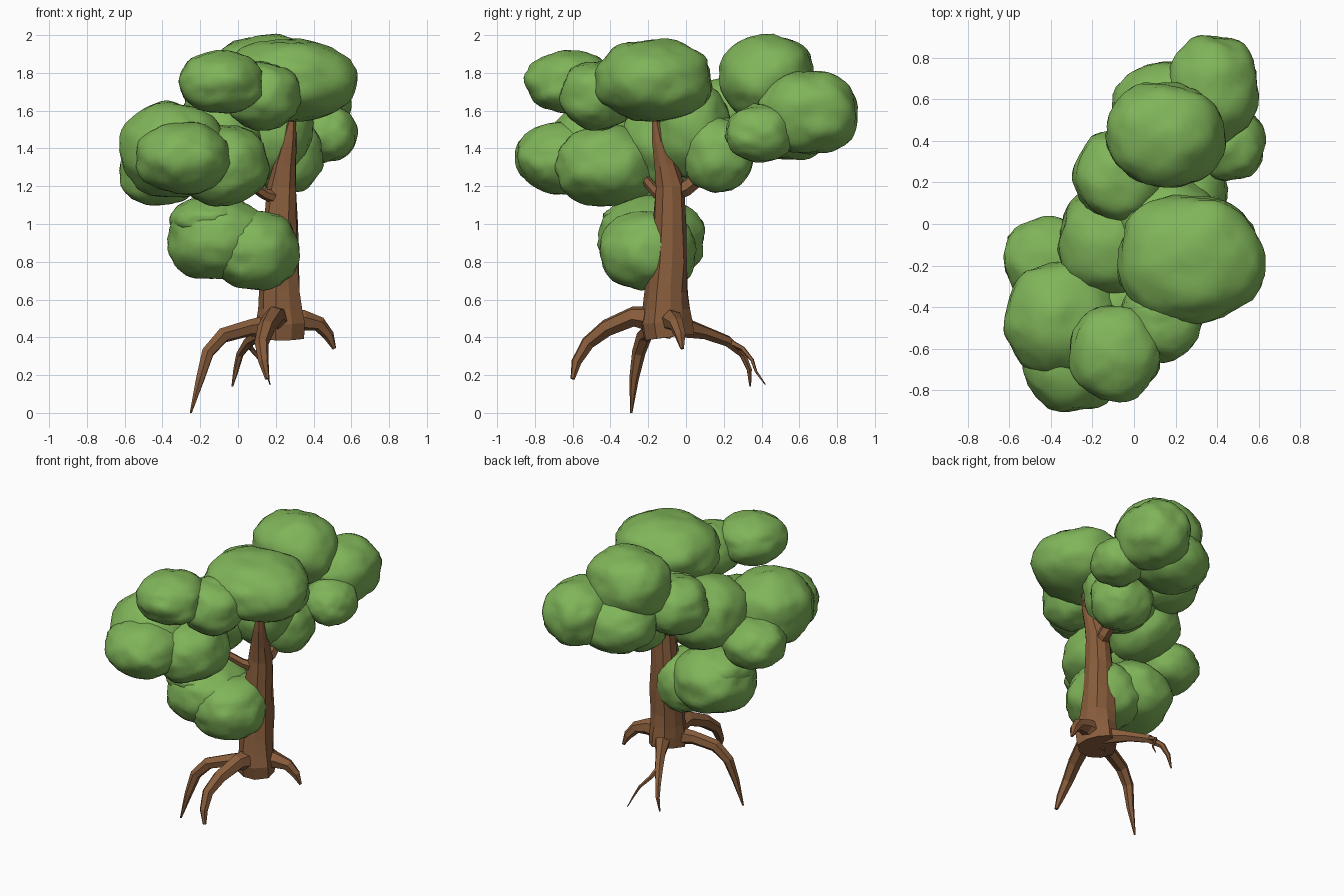
import bpy, bmesh, math
from mathutils import Vector, noise

if "Cube" in bpy.data.objects:
    bpy.data.objects.remove(bpy.data.objects["Cube"])


def material(name, rgb):
    m = bpy.data.materials.new(name)
    m.use_nodes = True
    m.diffuse_color = (*rgb, 1)
    m.node_tree.nodes["Principled BSDF"].inputs["Base Color"].default_value = (*rgb, 1)
    return m


LEAF = material("leaf green", (0.215, 0.46, 0.10))
BARK = material("bark brown", (0.25, 0.11, 0.045))


def add_object(name, bm, mat):
    bmesh.ops.recalc_face_normals(bm, faces=bm.faces)
    mesh = bpy.data.meshes.new(name)
    bm.to_mesh(mesh)
    bm.free()
    mesh.materials.append(mat)
    obj = bpy.data.objects.new(name, mesh)
    bpy.context.collection.objects.link(obj)
    return obj


def tube(name, points, sides, rough=0.0):
    """Faceted tapering tube; each point is (x, y, z, radius)."""
    bm = bmesh.new()
    path = [Vector(p[:3]) for p in points]
    rings = []
    side = None
    for i, centre in enumerate(path):
        along = (path[min(i + 1, len(path) - 1)] - path[max(i - 1, 0)]).normalized()
        if side is None:
            side = along.orthogonal()
        side = (side - along * side.dot(along)).normalized()
        other = along.cross(side)
        ring = []
        for k in range(sides):
            a = math.tau * k / sides
            d = side * math.cos(a) + other * math.sin(a)
            r = points[i][3] * (1 + rough * noise.noise(d * 2 + centre * 3))
            ring.append(bm.verts.new(centre + d * r))
        rings.append(ring)
    for low, high in zip(rings, rings[1:]):
        for k in range(sides):
            n = (k + 1) % sides
            bm.faces.new((low[k], low[n], high[n], high[k]))
    bm.faces.new(rings[0])
    bm.faces.new(rings[-1])
    return add_object(name, bm, BARK)


def leaf_clump(name, centre, size):
    """Lumpy rounded mass of leaves."""
    bm = bmesh.new()
    bmesh.ops.create_icosphere(bm, subdivisions=4, radius=1)
    c = Vector(centre)
    for v in bm.verts:
        d = v.co.normalized()
        # slightly boxy rounding plus uneven lumps
        boxy = 1 / sum(abs(t) ** 2.2 for t in d) ** (1 / 2.2)
        r = boxy + 0.08 * noise.noise(d * 1.8 + c * 7) + 0.04 * noise.noise(d * 5 + c * 9)
        v.co = c + Vector([s * t * r for s, t in zip(size, d)])
    obj = add_object(name, bm, LEAF)
    bpy.ops.object.select_all(action="DESELECT")
    obj.select_set(True)
    bpy.context.view_layer.objects.active = obj
    bpy.ops.object.shade_smooth_by_angle(angle=math.radians(40))


# Trunk and branches
tube("trunk", [(.22, -.09, .4, .13), (.22, -.10, .48, .135), (.22, -.10, .55, .125),
               (.22, -.10, .64, .115), (.22, -.09, .8, .103), (.225, -.085, 1, .093),
               (.235, -.085, 1.2, .08), (.25, -.11, 1.32, .062),
               (.27, -.14, 1.44, .042), (.29, -.165, 1.58, .015)], 10, .2)
tube("back_branch", [(.23, -.08, 1.16, .05), (.25, 0, 1.19, .045),
                     (.25, .1, 1.27, .04)], 6)
tube("front_branch", [(.23, -.1, 1.13, .04), (.14, -.15, 1.16, .03),
                      (.02, -.22, 1.24, .026)], 6)

# Arching roots
tube("right_root", [(.2, -.1, .46, .07), (.06, -.17, .45, .045), (-.08, -.22, .41, .042),
                    (-.16, -.25, .32, .036), (-.2, -.275, .18, .025),
                    (-.25, -.29, 0, .006)], 6)
tube("front_root", [(.21, -.12, .49, .08), (.19, -.28, .51, .055), (.15, -.42, .45, .047),
                    (.125, -.52, .37, .038), (.135, -.58, .27, .028),
                    (.155, -.6, .18, .012)], 6)
tube("left_root", [(.22, -.09, .48, .08), (.35, -.07, .49, .055), (.43, -.05, .47, .04),
                   (.48, -.03, .41, .03), (.51, -.02, .34, .01)], 6)
tube("back_root", [(.21, -.04, .46, .06), (.13, .1, .425, .036), (.06, .22, .38, .03),
                   (.01, .3, .31, .02), (-.01, .335, .23, .015),
                   (-.03, .34, .14, .005)], 6)
tube("back_rootlet", [(.06, .22, .38, .02), (.07, .3, .34, .014), (.12, .35, .28, .01),
                      (.15, .37, .22, .007), (.17, .42, .15, .003)], 5)

# Leaf clumps: name, centre, half sizes
clumps = [
    ("crown_left", (.27, -.17, 1.76), (.35, .31, .22)),
    ("crown_back", (.15, .43, 1.77), (.29, .25, .23)),
    ("back_left", (.38, .65, 1.59), (.22, .26, .22)),
    ("back_low", (.17, .55, 1.53), (.27, .23, .19)),
    ("front_top", (-.09, -.62, 1.75), (.22, .23, .165)),
    ("front_middle", (.13, -.46, 1.68), (.20, .20, .18)),
    ("front_right", (-.34, -.46, 1.39), (.28, .28, .25)),
    ("front_tip", (-.29, -.63, 1.35), (.25, .27, .19)),
    ("side_right", (-.42, -.17, 1.26), (.21, .20, .16)),
    ("front_inner", (-.08, -.42, 1.31), (.24, .27, .21)),
    ("small_left", (.46, .39, 1.48), (.17, .18, .15)),
    ("under_left", (.25, .17, 1.37), (.20, .19, .20)),
    ("back_right", (-.07, .23, 1.59), (.22, .22, .19)),
    ("middle_right", (-.11, -.08, 1.43), (.25, .27, .24)),
    ("middle", (.14, .03, 1.5), (.25, .21, .25)),
    ("low", (-.10, -.18, .92), (.27, .28, .22)),
    ("low_front", (.08, -.20, .86), (.24, .26, .21)),
    ("low_top", (-.15, -.20, 1.02), (.21, .23, .12)),
]
for label, centre, size in clumps:
    leaf_clump(label + "_leaves", centre, size)
